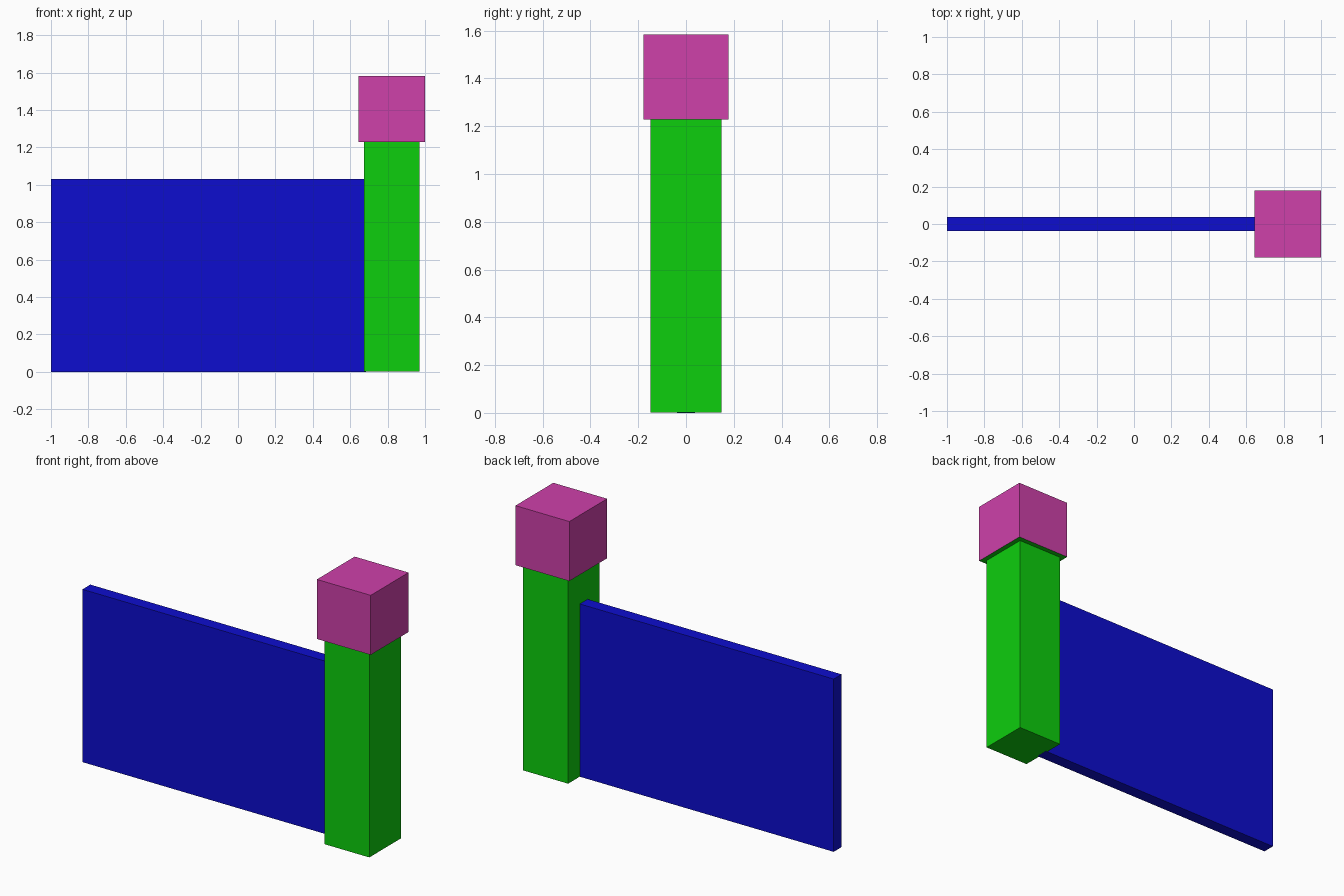
import bpy

cube = bpy.data.objects.get("Cube")
if cube:
    bpy.data.objects.remove(cube, do_unlink=True)


def material(name, r, g, b):
    mat = bpy.data.materials.new(name)
    mat.use_nodes = True
    mat.diffuse_color = (r, g, b, 1)
    mat.node_tree.nodes["Principled BSDF"].inputs["Base Color"].default_value = (r, g, b, 1)
    return mat


def box(name, low, high, *mats):
    """Box between two corners."""
    centre = [(a + b) / 2 for a, b in zip(low, high)]
    bpy.ops.mesh.primitive_cube_add(size=1, location=centre)
    obj = bpy.context.object
    obj.name = name
    obj.scale = [b - a for a, b in zip(low, high)]
    bpy.ops.object.transform_apply(location=False, rotation=False, scale=True)
    for mat in mats:
        obj.data.materials.append(mat)
    return obj


blue = material("blue", 0.004, 0.004, 0.62)
green = material("green", 0.004, 0.62, 0.004)
pink = material("pink", 0.62, 0.052, 0.40)

# Thin wall panel, its end set slightly into the post
box("wall_panel", (-1, -0.037, 0), (0.685, 0.037, 1.03), blue)

# Square post
box("post", (0.674, -0.148, 0.001), (0.97, 0.148, 1.228), green)

# Wider cube cap with a green underside
cap = box("post_cap", (0.645, -0.178, 1.228), (1, 0.178, 1.583), pink, green)
for face in cap.data.polygons:
    face.material_index = 1 if face.normal.z < -0.5 else 0
